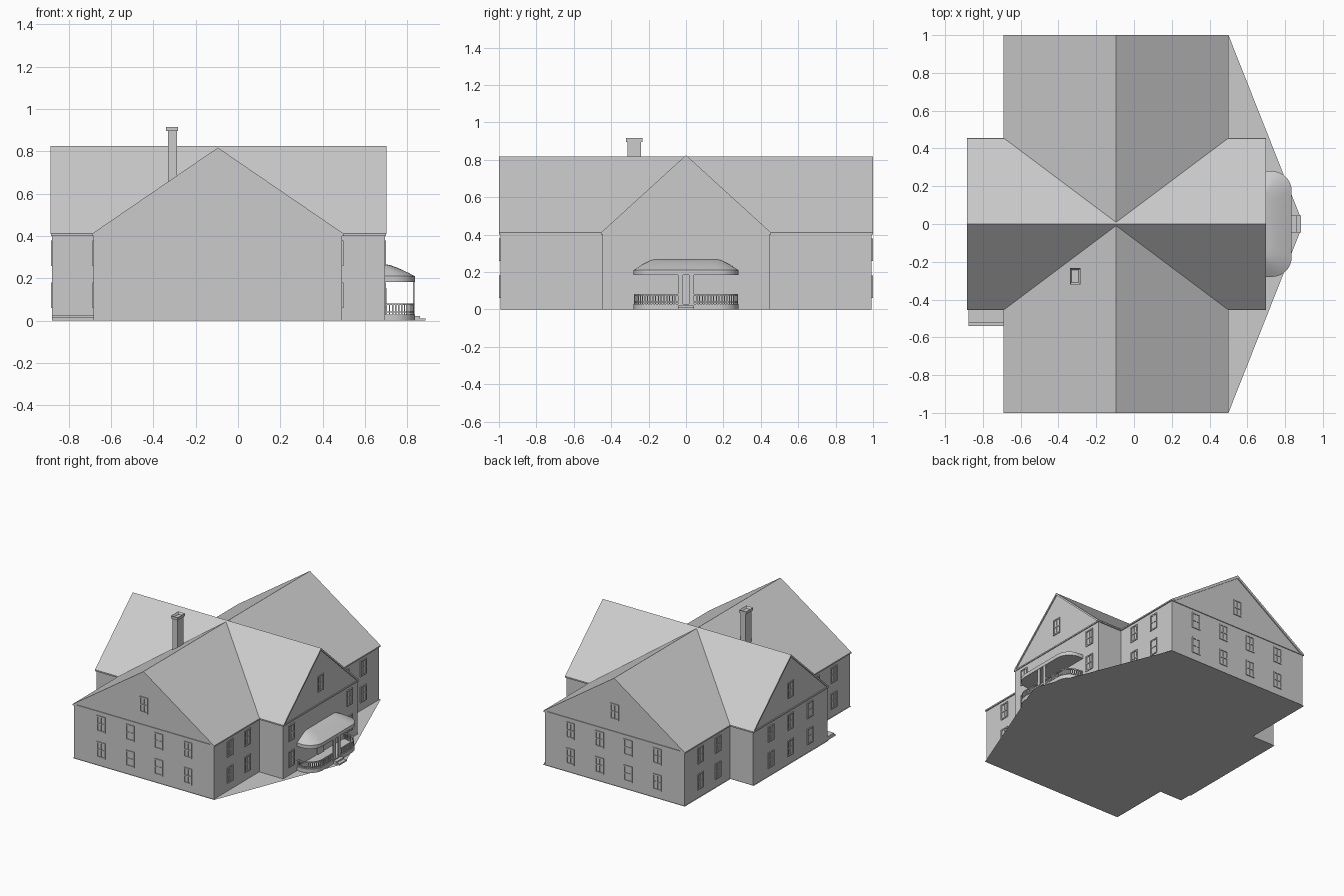
import bpy, bmesh, math
from mathutils import Vector, Matrix

if "Cube" in bpy.data.objects:
    bpy.data.objects.remove(bpy.data.objects["Cube"])

XC = -0.095      # ridge line of the main wing
EAVE = 0.41


def finish(name, bm, smooth=False):
    bmesh.ops.recalc_face_normals(bm, faces=bm.faces)
    me = bpy.data.meshes.new(name)
    bm.to_mesh(me)
    bm.free()
    ob = bpy.data.objects.new(name, me)
    bpy.context.collection.objects.link(ob)
    if smooth:
        bpy.ops.object.select_all(action='DESELECT')
        ob.select_set(True)
        bpy.context.view_layer.objects.active = ob
        bpy.ops.object.shade_smooth_by_angle(angle=math.radians(35))
    return ob


def box(bm, x0, x1, y0, y1, z0, z1):
    m = Matrix.Translation(((x0 + x1) / 2, (y0 + y1) / 2, (z0 + z1) / 2))
    m = m @ Matrix.Diagonal((abs(x1 - x0), abs(y1 - y0), abs(z1 - z0), 1))
    bmesh.ops.create_cube(bm, size=1, matrix=m)


def bar(bm, p, q, w, z0, z1):
    """Straight rail between two plan points."""
    p, q = Vector(p), Vector(q)
    d, c = q - p, (p + q) / 2
    m = Matrix.Translation((c.x, c.y, (z0 + z1) / 2))
    m = m @ Matrix.Rotation(math.atan2(d.y, d.x), 4, 'Z')
    bmesh.ops.create_cube(bm, size=1, matrix=m @ Matrix.Diagonal((d.length + w, w, z1 - z0, 1)))


def extrude(name, pts, vec, smooth=False):
    """Closed profile pushed along a vector."""
    bm = bmesh.new()
    f = bm.faces.new([bm.verts.new(p) for p in pts])
    r = bmesh.ops.extrude_face_region(bm, geom=[f])
    bmesh.ops.translate(bm, verts=[v for v in r['geom'] if isinstance(v, bmesh.types.BMVert)], vec=vec)
    if f.is_valid is False or len(bm.faces) == len(pts) + 1:
        bm.faces.new([v for v in bm.verts][:len(pts)])
    return finish(name, bm, smooth)


def wing(name, along_y, c, half, ridge, a, b, t):
    """Gabled wing: wall body, roof shell and cornice band, from a to b."""
    def P(u, s, z):
        return (c + u, s, z) if along_y else (s, c + u, z)
    length = lambda d: (0, d, 0) if along_y else (d, 0, 0)
    h, g = half - 0.008, 0.007
    extrude(name + "_walls", [P(-h, a + g, 0), P(h, a + g, 0), P(h, a + g, EAVE),
                              P(0, a + g, ridge - t * 0.8), P(-h, a + g, EAVE)], length(b - a - 2 * g))
    k = t * half / (ridge - EAVE)
    extrude(name + "_roof", [P(-half, a, EAVE), P(0, a, ridge), P(half, a, EAVE),
                             P(half - k, a, EAVE), P(0, a, ridge - t), P(-half + k, a, EAVE)], length(b - a))
    bm = bmesh.new()
    lo, hi = P(-half, a + 0.001, 0), P(half, b - 0.001, 0)
    box(bm, lo[0], hi[0], lo[1], hi[1], EAVE - 0.009, EAVE + 0.001)
    finish(name + "_cornice", bm)


wing("main_wing", True, XC, 0.595, 0.817, -1, 1, 0.022)
wing("cross_wing", False, 0, 0.455, 0.825, -0.885, 0.70, 0.016)

# Flat ground plate under the whole house
bm = bmesh.new()
half = [(-0.885, 0.45), (-0.69, 0.45), (-0.69, 1), (0.5, 1), (0.88, 0.04)]
plate = half + [(x, -y) for x, y in reversed(half)]
bm.faces.new([bm.verts.new((x, y, 0)) for x, y in plate])
finish("ground_plate", bm)


# Windows: frame, meeting rail, muntins and sill
def window(bm, on_x, wall, out, u, z0, w=0.07, h=0.12):
    def piece(u0, u1, a, b, d):
        p, q = sorted((wall - out * 0.004, wall + out * d))
        if on_x:
            box(bm, p, q, u + u0, u + u1, z0 + a, z0 + b)
        else:
            box(bm, u + u0, u + u1, p, q, z0 + a, z0 + b)
    r = w / 2
    piece(-r, -r + 0.008, 0, h, 0.006)
    piece(r - 0.008, r, 0, h, 0.006)
    piece(-r, r, h - 0.009, h, 0.006)
    piece(-r, r, 0, 0.009, 0.006)
    piece(-r, r, h / 2 - 0.004, h / 2 + 0.004, 0.005)
    piece(-0.003, 0.003, 0, h, 0.004)


bm = bmesh.new()
ROWS = (0.06, 0.258)
for s in (-1, 1):
    for u in (-0.455, -0.21, 0.03, 0.275):
        for z in ROWS:
            window(bm, False, s * 0.993, s, u, z)
    window(bm, False, s * 0.993, s, XC, 0.50)
    for y in (0.59, 0.80):
        for z in ROWS:
            for wall, out in ((XC + 0.587, 1), (XC - 0.587, -1)):
                window(bm, True, wall, out, s * y, z)
    for z in ROWS:
        window(bm, True, 0.693, 1, s * 0.35, z)
for z in ROWS:
    for y in (-0.235, 0, 0.235):
        window(bm, True, -0.878, -1, y, z)
window(bm, True, -0.878, -1, 0, 0.50)
window(bm, True, 0.693, 1, 0, 0.50)
finish("windows", bm)

# Chimney with wider cap and open flue
bm = bmesh.new()
box(bm, -0.331, -0.289, -0.312, -0.24, 0.55, 0.90)
finish("chimney_shaft", bm)
bm = bmesh.new()
box(bm, -0.34, -0.283, -0.32, -0.233, 0.895, 0.915)
top = max(bm.faces, key=lambda f: f.calc_center_median().z)
bmesh.ops.inset_region(bm, faces=[top], thickness=0.014)
bmesh.ops.translate(bm, verts=top.verts, vec=(0, 0, -0.015))
finish("chimney_cap", bm)


# Porch: half plan from the wall round the corner to y = end
def porch_half(x1, y1, end, r=0.105, n=10):
    arc = [(x1 - r + r * math.sin(i / n * math.pi / 2), y1 - r + r * math.cos(i / n * math.pi / 2))
           for i in range(n + 1)]
    return [(0.69, y1)] + arc + ([(x1, end)] if end else [])


def porch_plan(x1, y1):
    p = porch_half(x1, y1, 0)
    return p + [(x, -y) for x, y in reversed(p)]


floor_plan = porch_plan(0.835, 0.28)
extrude("porch_floor", [(x, y, 0) for x, y in floor_plan], (0, 0, 0.03), True)

# Porch roof: fascia, then a curved slope closing on the wall
bm = bmesh.new()
rings = []
for t, z in [(0, 0.183), (0, 0.210)] + [(t, 0.21 + 0.058 * (1 - (1 - t) ** 1.35))
                                        for t in (0.2, 0.4, 0.6, 0.8, 1)]:
    rings.append([bm.verts.new((x + (0.692 - x) * t, y * (1 - 0.41 * t), z)) for x, y in floor_plan])
for a, b in zip(rings, rings[1:]):
    for i in range(len(a) - 1):
        bm.faces.new((a[i], a[i + 1], b[i + 1], b[i]))
bm.faces.new(rings[0])
finish("porch_roof", bm, True)

# Railing with balusters, both halves
bm = bmesh.new()
path = [Vector(p) for p in porch_half(0.829, 0.274, 0.045)]
for s in (-1, 1):
    carry = 0.01
    for p, q in zip(path, path[1:]):
        a, b = (p.x, s * p.y), (q.x, s * q.y)
        bar(bm, a, b, 0.009, 0.073, 0.081)
        bar(bm, a, b, 0.006, 0.038, 0.043)
        L = (q - p).length
        while carry < L:
            c = p.lerp(q, carry / L)
            box(bm, c.x - 0.003, c.x + 0.003, s * c.y - 0.003, s * c.y + 0.003, 0.028, 0.075)
            carry += 0.015
        carry -= L
finish("porch_railing", bm)

# Entrance posts at the stair opening
bm = bmesh.new()
for s in (-1, 1):
    box(bm, 0.825, 0.833, s * 0.016, s * 0.043, 0.028, 0.186)
finish("porch_posts", bm)

# Front steps
bm = bmesh.new()
box(bm, 0.83, 0.860, -0.044, 0.044, 0, 0.022)
box(bm, 0.855, 0.885, -0.044, 0.044, 0, 0.011)
finish("porch_steps", bm)

# Entrance door under the porch
bm = bmesh.new()
box(bm, 0.69, 0.697, -0.04, 0.04, 0.03, 0.165)
box(bm, 0.69, 0.700, -0.031, 0.031, 0.03, 0.155)
finish("entrance_door", bm)

# Low side stoop at the front left
bm = bmesh.new()
box(bm, -0.877, -0.68, -0.525, -0.44, 0, 0.028)
box(bm, -0.877, -0.68, -0.54, -0.52, 0, 0.014)
finish("side_stoop", bm)
